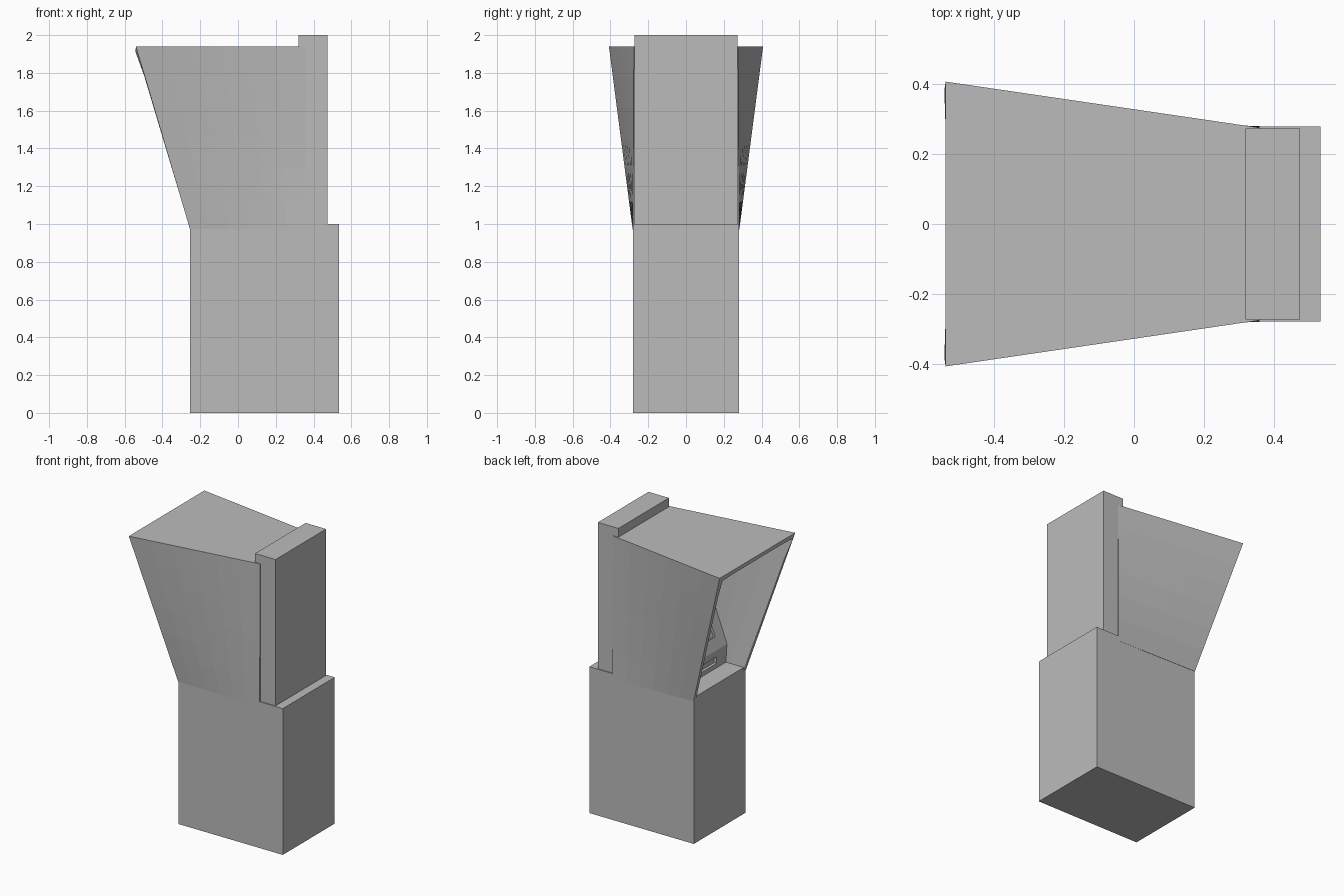
import bpy, bmesh, math

cube = bpy.data.objects.get("Cube")
if cube:
    bpy.data.objects.remove(cube, do_unlink=True)

GREY = (0.5, 0.5, 0.5, 1)
grey = bpy.data.materials.new("plain grey")
grey.use_nodes = True
grey.diffuse_color = GREY
grey.node_tree.nodes["Principled BSDF"].inputs["Base Color"].default_value = GREY


def finish(name, bm):
    bmesh.ops.recalc_face_normals(bm, faces=bm.faces)
    mesh = bpy.data.meshes.new(name)
    bm.to_mesh(mesh)
    bm.free()
    mesh.materials.append(grey)
    obj = bpy.data.objects.new(name, mesh)
    bpy.context.collection.objects.link(obj)
    return obj


def box(name, low, high):
    """Box between two corners, with its origin at the centre."""
    bm = bmesh.new()
    bmesh.ops.create_cube(bm, size=1)
    bmesh.ops.scale(bm, vec=[h - l for l, h in zip(low, high)], verts=bm.verts)
    obj = finish(name, bm)
    obj.location = [(l + h) / 2 for l, h in zip(low, high)]
    return obj


def sides(bm, outline):
    """Mirrored pair of outlines from (x, half width, z) points."""
    return [[bm.verts.new((x, s * y, z)) for x, y, z in outline] for s in (-1, 1)]


def apply(obj, modifier):
    bpy.context.view_layer.objects.active = obj
    bpy.ops.object.modifier_apply(modifier=modifier.name)


def cut(obj, cutter):
    bpy.context.view_layer.update()
    mod = obj.modifiers.new("recess", "BOOLEAN")
    mod.operation = "DIFFERENCE"
    mod.solver = "EXACT"
    mod.object = cutter
    apply(obj, mod)
    bpy.data.objects.remove(cutter, do_unlink=True)


# Pedestal and upright column
box("pedestal", (-0.255, -0.28, 0), (0.535, 0.28, 1))
box("rear_column", (0.32, -0.273, 0.99), (0.475, 0.273, 2))

# Flared hood, open in front and below, with thick walls
bm = bmesh.new()
right, left = sides(bm, [(-0.255, 0.283, 0.975), (-0.54, 0.408, 1.94),
                         (0.36, 0.276, 1.94), (0.36, 0.281, 0.965)])
bm.faces.new(right)
bm.faces.new(left)
bm.faces.new((right[1], right[2], left[2], left[1]))
bmesh.ops.subdivide_edges(bm, edges=bm.edges, cuts=5, use_grid_fill=True)
hood = finish("hood", bm)
# Make sure the roof faces up so the thickness grows inwards
roof = max(hood.data.polygons, key=lambda p: p.center.z)
if roof.normal.z < 0:
    hood.data.flip_normals()
wall = hood.modifiers.new("wall", "SOLIDIFY")
wall.thickness = 0.025
wall.offset = -1
wall.use_even_offset = True
apply(hood, wall)

# Console inside the hood: short upright front and sloping face
bm = bmesh.new()
right, left = sides(bm, [(-0.12, 0.272, 0.99), (-0.12, 0.282, 1.12), (0.22, 0.285, 1.92),
                         (0.34, 0.265, 1.92), (0.34, 0.265, 0.99)])
bm.faces.new(right)
bm.faces.new(left)
for i in range(len(right)):
    j = (i + 1) % len(right)
    bm.faces.new((right[i], right[j], left[j], left[i]))
console = finish("console", bm)

# Recessed screen on the slope and slot in the upright front
screen = box("screen_cutter", (-0.015, -0.19, -0.26), (0.015, 0.19, 0.26))
screen.location = (0.014, 0, 1.432)
screen.rotation_euler.y = math.atan2(0.34, 0.8)
cut(console, screen)
cut(console, box("slot_cutter", (-0.14, -0.16, 1.03), (-0.1, 0.16, 1.075)))
